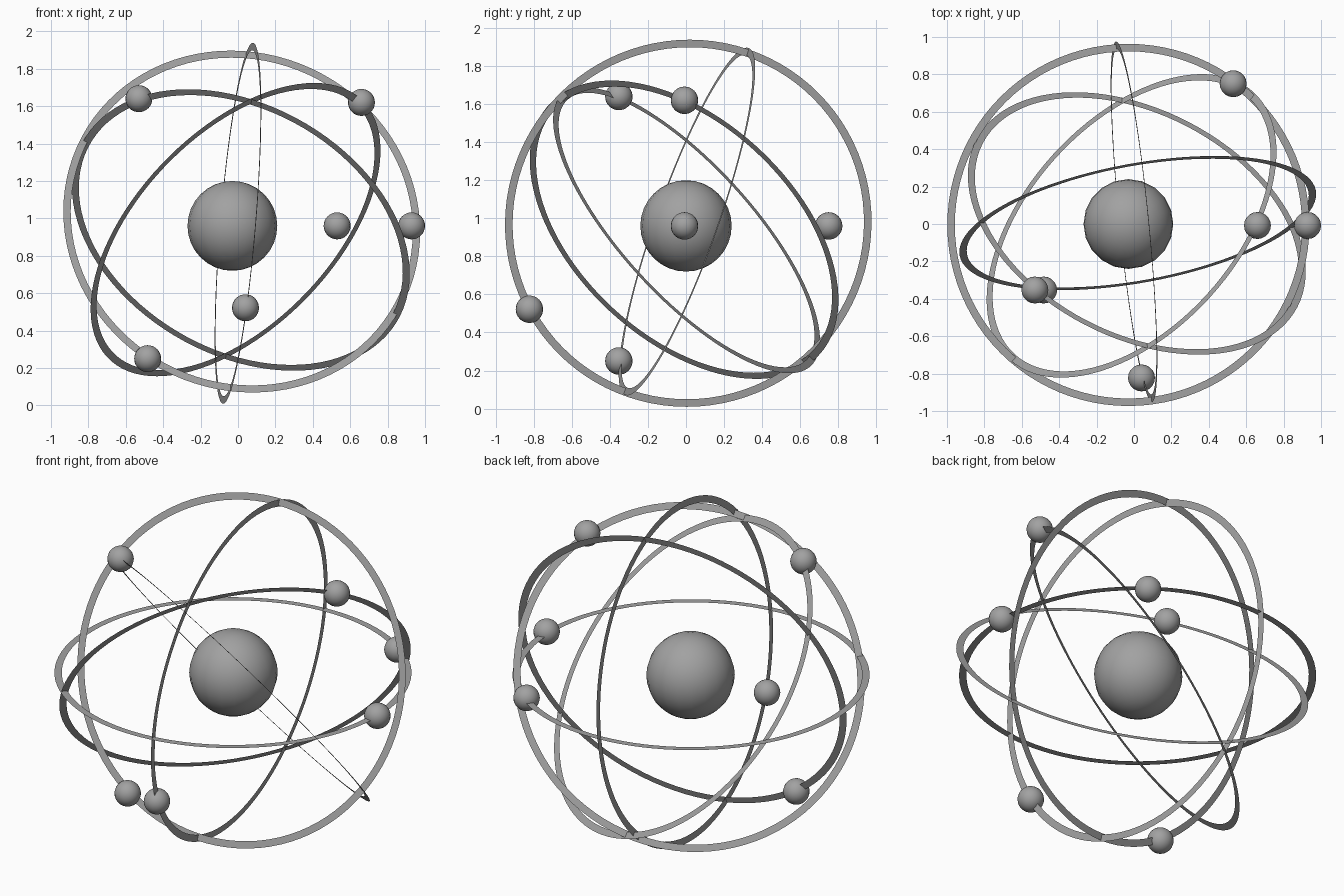
import bpy, bmesh
from math import sin, cos, tau, radians
from mathutils import Vector

cube = bpy.data.objects.get("Cube")
if cube:
    bpy.data.objects.remove(cube, do_unlink=True)

grey = bpy.data.materials.new("mid_grey")
grey.use_nodes = True
colour = (0.36, 0.36, 0.36, 1)
grey.diffuse_color = colour
grey.node_tree.nodes["Principled BSDF"].inputs["Base Color"].default_value = colour

OUTER, INNER, STEPS = 0.968, 0.928, 96


def add_object(name, bm, location):
    mesh = bpy.data.meshes.new(name)
    bm.to_mesh(mesh)
    bm.free()
    mesh.materials.append(grey)
    obj = bpy.data.objects.new(name, mesh)
    obj.location = location
    bpy.context.collection.objects.link(obj)
    return obj


def ball(name, location, radius, segments, rings):
    bm = bmesh.new()
    bmesh.ops.create_uvsphere(bm, u_segments=segments, v_segments=rings, radius=radius)
    for face in bm.faces:
        face.smooth = True
    return add_object(name, bm, location)


def orbit(name, location, normal):
    # flat paper-thin band, turned so its axis follows the normal
    bm = bmesh.new()
    loops = [[bm.verts.new((r * cos(tau * i / STEPS), r * sin(tau * i / STEPS), 0))
              for i in range(STEPS)] for r in (INNER, OUTER)]
    for i in range(STEPS):
        j = (i + 1) % STEPS
        bm.faces.new((loops[0][i], loops[1][i], loops[1][j], loops[0][j]))
    obj = add_object(name, bm, location)
    obj.rotation_mode = 'QUATERNION'
    obj.rotation_quaternion = Vector(normal).to_track_quat('Z', 'Y')
    return obj


# central nucleus
ball("nucleus", (-0.03, 0, 0.96), 0.24, 20, 16)

# orbit bands: centre and axis
orbit("level_orbit", (-0.03, -0.005, 0.96), (0, 0, 1))
orbit("side_orbit", (0, 0.012, 0.974), (1, 0.1, -0.083))
orbit("shallow_orbit", (0.015, 0.003, 0.938), (0.36, 0.69, 0.63))
orbit("diagonal_orbit", (-0.013, -0.01, 0.94), (-0.6, 0.546, 0.587))
orbit("front_orbit", (0.02, 0.005, 0.983), (-0.17, 0.93, -0.33))

# electrons riding on the orbits
electrons = [
    (-0.53, -0.353, 1.64), (0.66, -0.008, 1.62), (0.53, 0.75, 0.96),
    (0.928, -0.008, 0.96), (0.04, -0.823, 0.522), (-0.483, -0.353, 0.25),
]
for number, place in enumerate(electrons, 1):
    ball(f"electron_{number}", place, 0.072, 20, 16)
